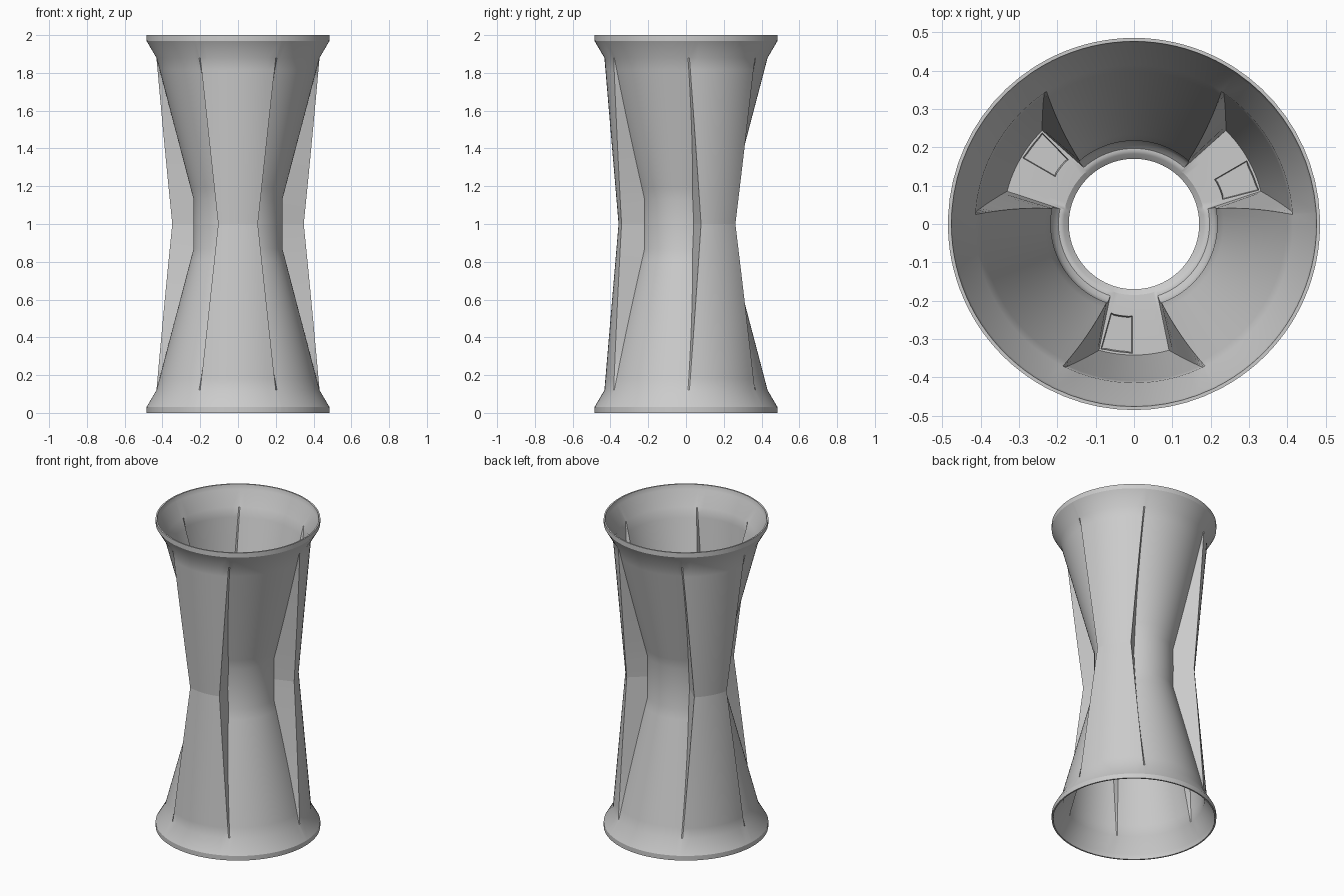
import bpy, bmesh
from math import asin, radians, degrees, cos, sin, pi

cube = bpy.data.objects.get("Cube")
if cube:
    bpy.data.objects.remove(cube, do_unlink=True)

steel = bpy.data.materials.new("brushed grey")
steel.use_nodes = True
GREY = (0.6, 0.6, 0.6, 1)
steel.diffuse_color = GREY
steel.node_tree.nodes["Principled BSDF"].inputs["Base Color"].default_value = GREY

WAIST, SHOULDER = 0.13, 0.88      # heights above the seam
RIB_SEGS, HOLLOW_SEGS = 10, 20
LOBES = 3


def mix(a, b, t):
    return a + (b - a) * max(0, min(1, t))


def spread(a, b, n):
    return [a + (b - a) * i / n for i in range(n + 1)]


def section(h, inner=False, rib=None, hollow=None):
    """Lobed ring: three raised ribs with sunken hollows between them."""
    t = h / SHOULDER
    r_rib = mix(0.357, 0.432, t)
    r_hol = mix(0.235, 0.432, (h - WAIST) / (SHOULDER - WAIST))
    edge = degrees(asin(mix(0.105, 0.2, t) / r_rib))
    base = mix(20, 28.6, t)
    if inner:
        r_rib, r_hol, edge, base = r_rib - 0.018, r_hol - 0.018, edge - 2, base - 2
    r_rib = rib or r_rib
    r_hol = hollow or r_hol
    pts = []
    for k in range(LOBES):
        mid = -90 + 120 * k
        polar = [(mid + d, r_rib) for d in spread(-edge, edge, RIB_SEGS)]
        polar += [(mid + d, r_hol) for d in spread(base, 120 - base, HOLLOW_SEGS)]
        pts += [(r * cos(radians(a)), r * sin(radians(a)), h) for a, r in polar]
    return pts


def circle(h, r, inner):
    return [(x, y, h) for x, y, z in section(SHOULDER, inner, r, r)]


def cup_mesh():
    bm = bmesh.new()
    slope = spread(WAIST, SHOULDER, 12)
    # outside wall, flared rim, then inside wall down to the floor
    rings = [section(0)] + [section(h) for h in slope]
    rings += [circle(0.97, 0.485, False), circle(1, 0.485, False)]
    rings += [circle(1, 0.476, True), circle(0.97, 0.471, True)]
    rings += [section(h, True) for h in reversed(slope)]
    rings += [section(0.06, True), section(0.042, True, hollow=0.21)]
    floor_ring = len(rings)
    rings += [section(0.03, True, hollow=0.197),
              section(0.03, True, 0.235, 0.19),
              section(0.026, True, 0.185, 0.183),
              section(0.015, True, 0.17, 0.17),
              section(0, True, 0.17, 0.17)]
    loops = [[bm.verts.new(p) for p in ring] for ring in rings]
    n = len(loops[0])
    period = n // LOBES
    pockets = [[] for _ in range(LOBES)]
    for i, low in enumerate(loops):
        high = loops[(i + 1) % len(loops)]
        for j in range(n):
            k = (j + 1) % n
            face = bm.faces.new((low[j], low[k], high[k], high[j]))
            # one half of each rib floor holds a locking recess
            if i == floor_ring and j % period < RIB_SEGS // 2:
                pockets[j // period].append(face)
    bmesh.ops.recalc_face_normals(bm, faces=bm.faces)
    for faces in pockets:
        bmesh.ops.inset_region(bm, faces=faces, thickness=0.006)
        bmesh.ops.inset_region(bm, faces=faces, thickness=0.003)
        for v in {v for f in faces for v in f.verts}:
            v.co.z -= 0.02
    mesh = bpy.data.meshes.new("cup")
    bm.to_mesh(mesh)
    bm.free()
    mesh.materials.append(steel)
    return mesh


# two identical cups, joined base to base at the seam
for name, turn in (("upper_cup", 0), ("lower_cup", pi)):
    cup = bpy.data.objects.new(name, cup_mesh())
    bpy.context.collection.objects.link(cup)
    cup.location.z = 1
    cup.rotation_euler.y = turn
    bpy.ops.object.select_all(action="DESELECT")
    cup.select_set(True)
    bpy.context.view_layer.objects.active = cup
    bpy.ops.object.shade_smooth_by_angle(angle=radians(30))
